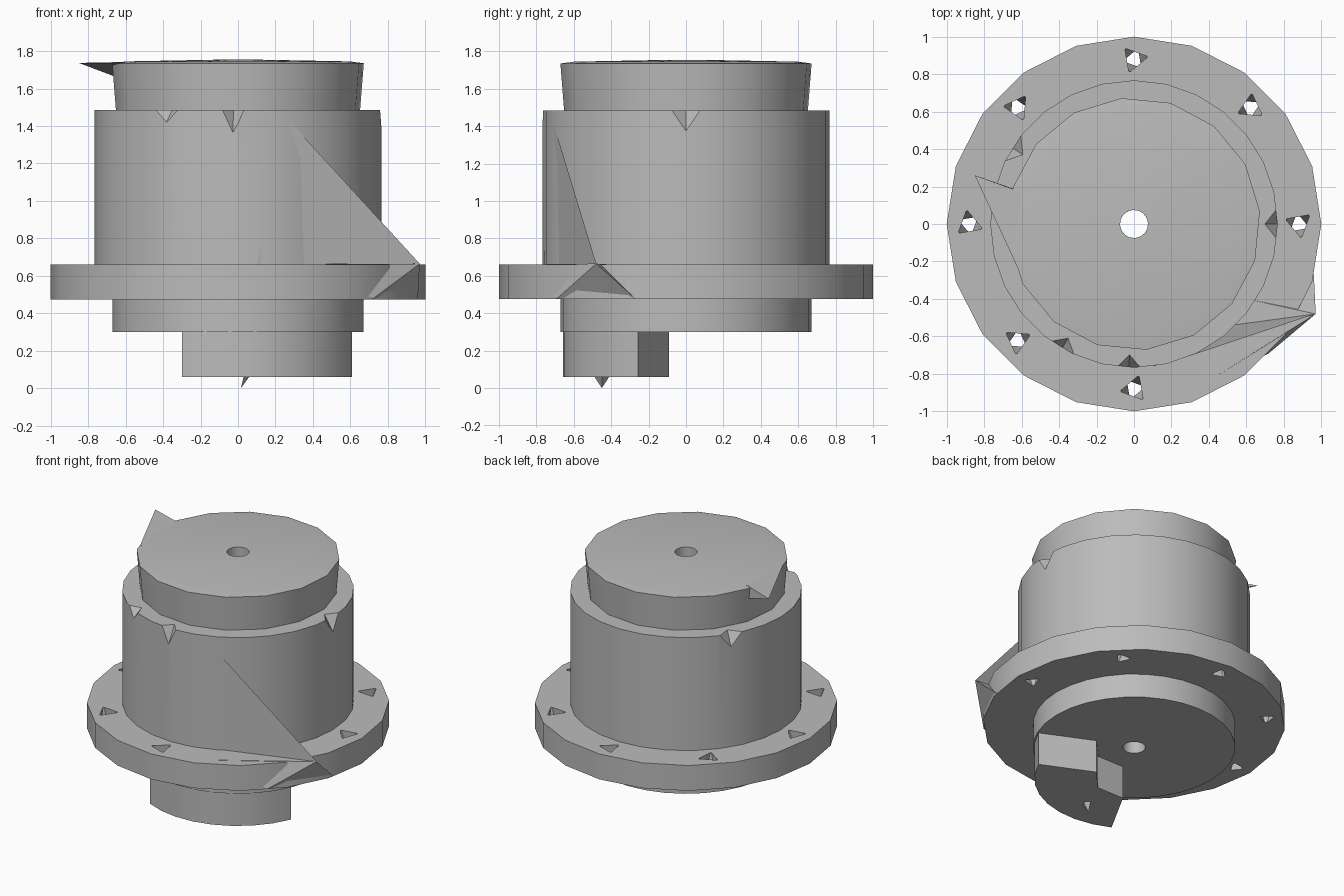
import bpy, bmesh
from math import cos, sin, radians, pi
from mathutils import Vector

cube = bpy.data.objects.get("Cube")
if cube:
    bpy.data.objects.remove(cube, do_unlink=True)

grey = bpy.data.materials.new("plain grey")
grey.use_nodes = True
colour = (0.5, 0.5, 0.5, 1)
grey.diffuse_color = colour
grey.node_tree.nodes["Principled BSDF"].inputs["Base Color"].default_value = colour

BORE = 0.075


def finish(name, bm, smooth=True):
    bmesh.ops.recalc_face_normals(bm, faces=bm.faces)
    mesh = bpy.data.meshes.new(name)
    bm.to_mesh(mesh)
    bm.free()
    mesh.materials.append(grey)
    ob = bpy.data.objects.new(name, mesh)
    bpy.context.collection.objects.link(ob)
    if smooth:
        bpy.ops.object.select_all(action="DESELECT")
        ob.select_set(True)
        bpy.context.view_layer.objects.active = ob
        bpy.ops.object.shade_smooth_by_angle(angle=radians(32))
    return ob


def lathe(name, profile, sides, turn=0.0):
    """Spin a closed (radius, height) outline around the z axis."""
    bm = bmesh.new()
    rings = []
    for i in range(sides):
        a = 2 * pi * i / sides + turn
        rings.append([bm.verts.new((r * cos(a), r * sin(a), z)) for r, z in profile])
    n = len(profile)
    for i in range(sides):
        p, q = rings[i], rings[(i + 1) % sides]
        for j in range(n):
            k = (j + 1) % n
            bm.faces.new((p[j], q[j], q[k], p[k]))
    return finish(name, bm)


def ring(name, radius, z0, z1, sides, turn=0.0):
    return lathe(name, [(BORE, z0), (radius, z0), (radius, z1), (BORE, z1)], sides, turn)


def hull(name, points):
    bm = bmesh.new()
    for p in points:
        bm.verts.new(p)
    bmesh.ops.convex_hull(bm, input=bm.verts)
    return finish(name, bm, False)


def cut(target, cutter):
    mod = target.modifiers.new(cutter.name, "BOOLEAN")
    mod.operation = "DIFFERENCE"
    mod.solver = "EXACT"
    mod.object = cutter
    cutter.hide_render = True
    cutter.hide_viewport = True
    cutter.display_type = "WIRE"


def polar(r, degrees, z, side=0.0):
    a = radians(degrees)
    return Vector((r * cos(a) - side * sin(a), r * sin(a) + side * cos(a), z))


# Stepped round housing
ring("lower_collar", 0.67, 0.30, 0.475, 32)
flange = ring("mounting_flange", 1.0, 0.475, 0.66, 20)
body = ring("body", 0.767, 0.66, 1.485, 28)
lathe("cap", [(BORE, 1.485), (0.655, 1.485), (0.675, 1.735), (0.6, 1.745),
              (BORE, 1.755)], 16, 0.1)

# Bolt holes round the flange; the eighth position is covered by the fin
for i in range(7):
    angle = 45 * i
    top = [polar(0.88, angle, 0.68) + polar(0.075, angle + 40 + 120 * k, 0) for k in range(3)]
    low = [polar(0.88, angle, 0.45) + polar(0.05, angle + 100 + 120 * k, 0) for k in range(3)]
    cut(flange, hull("bolt_hole_cutter", top + low))

# Wedge notches in the upper rim of the body
for angle, half, z in ((0, 0.14, 1.32), (-92, 0.1, 1.3), (-120, 0.13, 1.38), (148, 0.14, 1.33)):
    cut(body, hull("notch_cutter", [
        polar(0.8, angle, 1.5, half), polar(0.8, angle, 1.5, -half),
        polar(0.8, angle, z), polar(0.69, angle, 1.5)]))

# Curved foot: a sector of a ring below the collar
bm = bmesh.new()
inner = [polar(0.265, a, 0.06) for a in (-20, -66, -114)]
outer = [polar(0.66, -117 + 94 * k / 8, 0.06) for k in range(9)]
face = bm.faces.new([bm.verts.new(p) for p in inner + outer])
up = bmesh.ops.extrude_face_region(bm, geom=[face])
bmesh.ops.translate(bm, vec=(0, 0, 0.24),
                    verts=[v for v in up["geom"] if isinstance(v, bmesh.types.BMVert)])
finish("foot", bm)
hull("foot_spur", [(0.03, -0.49, 0.061), (0.03, -0.41, 0.061), (0.06, -0.45, 0.061),
                   (0.015, -0.45, 0.0)])

# Slanted fin from the body down to the flange edge
tip = (0.97, -0.48, 0.665)
hull("side_fin", [tip, (0.28, -0.71, 1.42), (0.1, -0.76, 0.66), (0.45, -0.55, 0.66)])
hull("flange_corner", [tip, (0.72, -0.69, 0.478), (0.96, -0.27, 0.478),
                       (0.3, -0.9, 0.66), (0.6, -0.4, 0.66)])

# Pointed flap on the cap rim
hull("cap_flap", [(-0.85, 0.26, 1.737), (-0.62, 0.18, 1.65), (-0.6, 0.17, 1.742),
                  (-0.6, -0.28, 1.738)])
